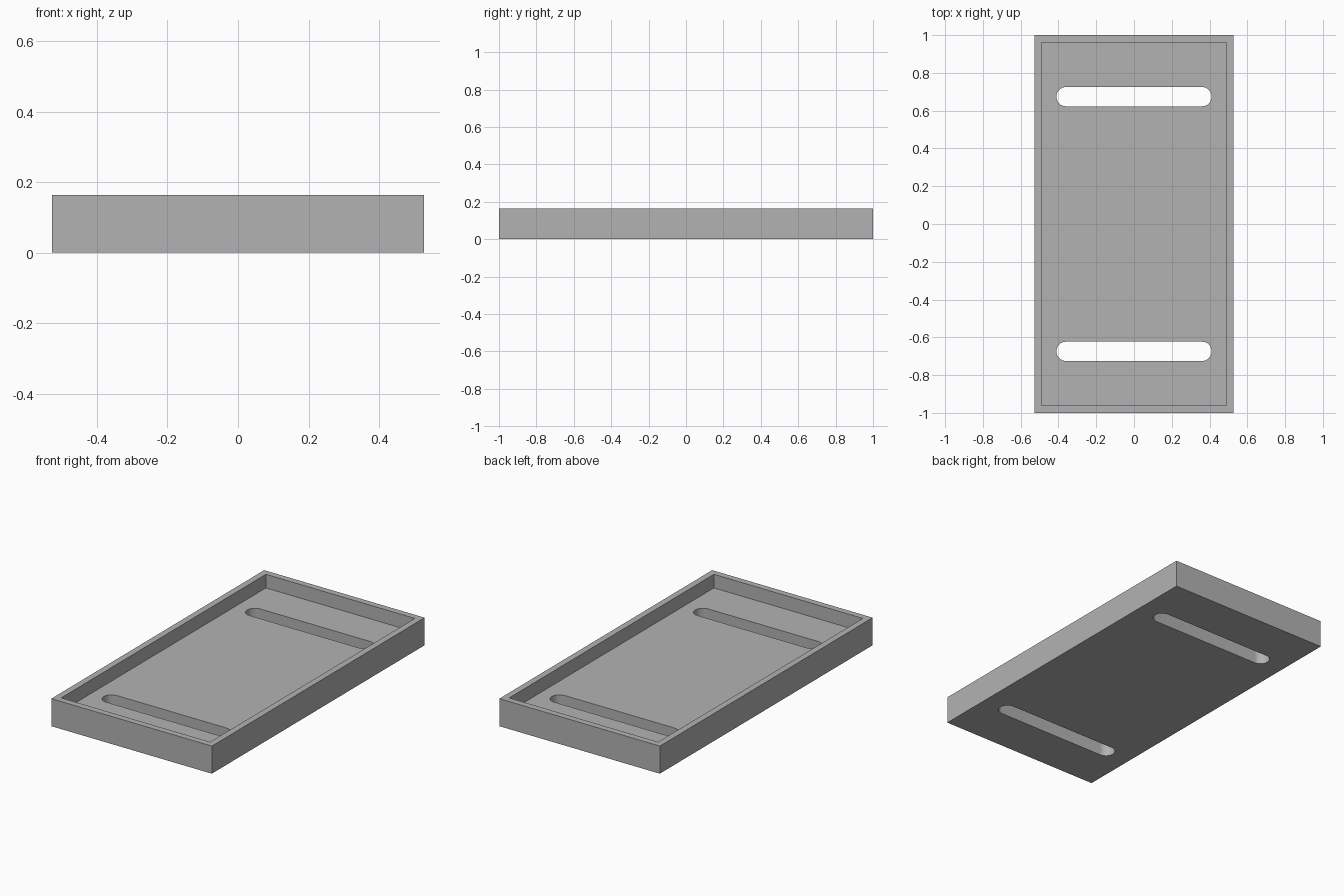
import bpy
import bmesh
from math import pi, cos, sin

cube = bpy.data.objects.get("Cube")
if cube:
    bpy.data.objects.remove(cube, do_unlink=True)

# Overall sizes
HALF_X, HALF_Y, HEIGHT = 0.528, 1.0, 0.164
WALL, FLOOR = 0.038, 0.083
SLOT_Y, SLOT_R, SLOT_END = 0.674, 0.051, 0.411

grey = bpy.data.materials.new("plain grey")
grey.use_nodes = True
colour = (0.45, 0.45, 0.45, 1)
grey.diffuse_color = colour
grey.node_tree.nodes["Principled BSDF"].inputs["Base Color"].default_value = colour


def prism(name, outline, z0, z1, recess=None):
    """Extrude an outline upwards; recess = (wall, floor height) hollows the top."""
    bm = bmesh.new()
    base = bm.faces.new([bm.verts.new((x, y, z0)) for x, y in outline])
    ext = bmesh.ops.extrude_face_region(bm, geom=[base], use_keep_orig=True)
    top = [g for g in ext["geom"] if isinstance(g, bmesh.types.BMFace)][0]
    bmesh.ops.translate(bm, verts=top.verts, vec=(0, 0, z1 - z0))
    bmesh.ops.recalc_face_normals(bm, faces=bm.faces)
    if recess:
        wall, floor = recess
        bmesh.ops.inset_region(bm, faces=[top], thickness=wall, use_even_offset=True)
        ext = bmesh.ops.extrude_discrete_faces(bm, faces=[top])
        for v in ext["faces"][0].verts:
            v.co.z = floor
    bmesh.ops.recalc_face_normals(bm, faces=bm.faces)
    mesh = bpy.data.meshes.new(name)
    bm.to_mesh(mesh)
    bm.free()
    mesh.materials.append(grey)
    obj = bpy.data.objects.new(name, mesh)
    bpy.context.collection.objects.link(obj)
    return obj


def slot_outline(y, steps=16):
    """Rounded slot: a half circle at each end."""
    pts = []
    for side, start in ((1, -pi / 2), (-1, pi / 2)):
        for i in range(steps + 1):
            a = start + pi * i / steps
            pts.append((side * (SLOT_END - SLOT_R) + SLOT_R * cos(a), y + SLOT_R * sin(a)))
    return pts


# Open tray with a raised rim
corners = [(-HALF_X, -HALF_Y), (HALF_X, -HALF_Y), (HALF_X, HALF_Y), (-HALF_X, HALF_Y)]
tray = prism("tray", corners, 0, HEIGHT, (WALL, FLOOR))
bpy.context.view_layer.objects.active = tray

# Two slots cut through the floor
for name, y in (("front", -SLOT_Y), ("back", SLOT_Y)):
    cutter = prism(name + "_slot_cutter", slot_outline(y), -0.1, HEIGHT + 0.1)
    cutter.hide_render = True
    mod = tray.modifiers.new(name + "_slot", "BOOLEAN")
    mod.operation = "DIFFERENCE"
    mod.solver = "EXACT"
    mod.object = cutter
    bpy.ops.object.modifier_apply(modifier=mod.name)
    bpy.data.objects.remove(cutter, do_unlink=True)

# Smooth slot ends, crisp edges elsewhere
bpy.ops.object.select_all(action="DESELECT")
tray.select_set(True)
bpy.ops.object.shade_smooth_by_angle(angle=pi / 6)
